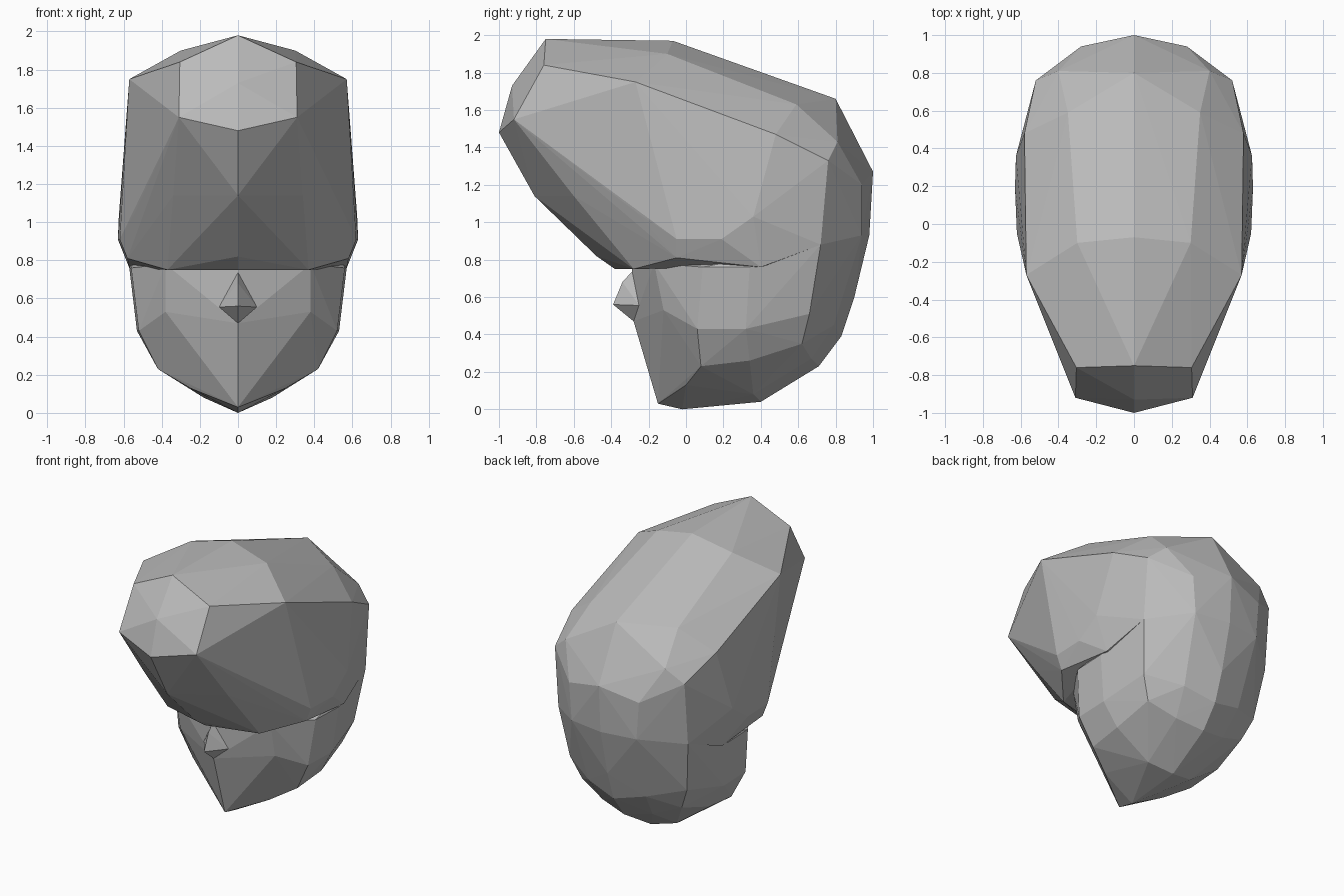
import bpy
import bmesh

grey = bpy.data.materials.new("plain grey")
grey.diffuse_color = (0.5, 0.5, 0.5, 1.0)


def faceted_shell(name, centre, side):
    """Flat-faced convex solid from a midline profile (y, z) and mirrored side points."""
    bm = bmesh.new()
    points = [(0, y, z) for y, z in centre]
    points += [(s * x, y, z) for x, y, z in side for s in (-1, 1)]
    for p in points:
        bm.verts.new(p)
    bmesh.ops.convex_hull(bm, input=bm.verts[:])
    # Drop construction points that ended up inside the solid
    bmesh.ops.delete(bm, geom=[v for v in bm.verts if not v.link_faces], context='VERTS')
    bmesh.ops.recalc_face_normals(bm, faces=bm.faces[:])
    mesh = bpy.data.meshes.new(name)
    bm.to_mesh(mesh)
    bm.free()
    mesh.materials.append(grey)
    obj = bpy.data.objects.new(name, mesh)
    bpy.context.collection.objects.link(obj)
    return obj


# Swept-forward hair mass with a blunt front panel
faceted_shell(
    "hair",
    centre=[(-0.38, 0.75), (-0.48, 0.82), (-0.81, 1.14), (-1.0, 1.48), (-0.93, 1.73),
            (-0.75, 1.98), (-0.07, 1.97), (0.80, 1.66), (1.0, 1.27), (0.98, 0.93)],
    side=[
        # front panel corners
        (0.305, -0.76, 1.84), (0.31, -0.92, 1.55),
        # upper ridge
        (0.30, -0.10, 1.90), (0.35, 0.59, 1.63), (0.40, 0.81, 1.43),
        # outer crease
        (0.57, -0.27, 1.75), (0.58, 0.48, 1.47), (0.52, 0.76, 1.33),
        # flank and brow
        (0.34, -0.60, 1.14), (0.45, -0.50, 1.27), (0.54, -0.26, 1.05),
        (0.39, -0.37, 0.92), (0.37, -0.28, 0.75),
        # side flap
        (0.62, -0.05, 0.91), (0.63, 0.19, 0.91), (0.58, -0.05, 0.81),
        (0.57, 0.40, 0.76), (0.625, 0.36, 1.03),
        # back
        (0.52, 0.72, 0.88), (0.28, 0.94, 1.20), (0.26, 0.94, 0.93),
    ])

# Face, jaw and back of the skull
faceted_shell(
    "head",
    centre=[(-0.29, 0.80), (-0.28, 0.47), (-0.15, 0.03), (-0.02, 0.0), (0.40, 0.04),
            (0.71, 0.23), (0.83, 0.39), (0.90, 0.60), (0.98, 0.93)],
    side=[
        # cheeks
        (0.38, -0.17, 0.78), (0.38, -0.12, 0.53), (0.56, 0.09, 0.76),
        (0.57, 0.34, 0.76), (0.52, 0.06, 0.43), (0.53, 0.32, 0.43),
        # jaw and underside
        (0.42, 0.08, 0.23), (0.43, 0.34, 0.26), (0.25, 0.0, 0.13), (0.18, 0.36, 0.08),
        # nape
        (0.51, 0.68, 0.77), (0.47, 0.66, 0.51), (0.40, 0.62, 0.35),
        (0.52, 0.72, 0.88), (0.26, 0.94, 0.93), (0.26, 0.86, 0.72),
        (0.23, 0.79, 0.45), (0.20, 0.67, 0.27),
    ])

# Wedge nose
faceted_shell(
    "nose",
    centre=[(-0.285, 0.74), (-0.34, 0.68), (-0.39, 0.56), (-0.28, 0.47), (-0.22, 0.60)],
    side=[(0.10, -0.25, 0.555)])
